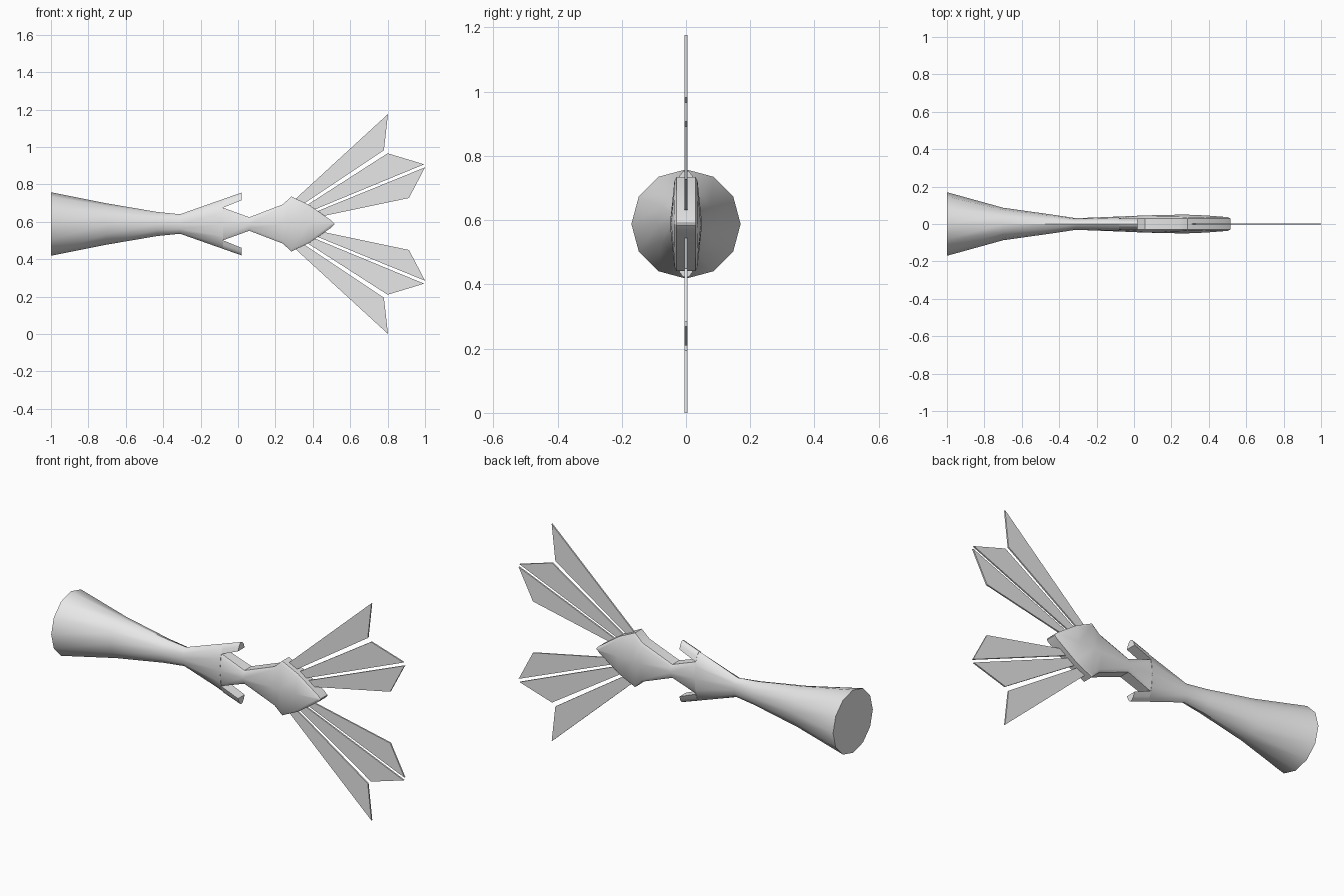
import bpy, bmesh, math

if "Cube" in bpy.data.objects:
    bpy.data.objects.remove(bpy.data.objects["Cube"], do_unlink=True)

CZ = 0.588  # height of the long axis

grey = bpy.data.materials.new("plain_grey")
grey.use_nodes = True
grey.diffuse_color = (0.8, 0.8, 0.8, 1)
grey.node_tree.nodes["Principled BSDF"].inputs["Base Color"].default_value = (0.8, 0.8, 0.8, 1)


def loft(name, rings, smooth=True):
    """Skin a row of equal-sized point rings and close both ends."""
    bm = bmesh.new()
    rows = [[bm.verts.new((x, y, z + CZ)) for x, y, z in ring] for ring in rings]
    n = len(rows[0])
    for a, b in zip(rows, rows[1:]):
        for i in range(n):
            j = (i + 1) % n
            bm.faces.new((a[i], a[j], b[j], b[i]))
    bm.faces.new(rows[0])
    bm.faces.new(rows[-1])
    bmesh.ops.recalc_face_normals(bm, faces=bm.faces)
    mesh = bpy.data.meshes.new(name)
    bm.to_mesh(mesh)
    bm.free()
    mesh.materials.append(grey)
    obj = bpy.data.objects.new(name, mesh)
    bpy.context.collection.objects.link(obj)
    if smooth:
        bpy.ops.object.select_all(action="DESELECT")
        obj.select_set(True)
        bpy.context.view_layer.objects.active = obj
        bpy.ops.object.shade_smooth_by_angle(angle=math.radians(35))
    return obj


def oval(x, ry, rz):
    return [(x, ry * math.sin(k * math.pi / 6), rz * math.cos(k * math.pi / 6)) for k in range(12)]


def oval_cap(x, ry, rz, low, side):
    """Part of an oval section lying beyond the height low."""
    a0 = math.asin(low / rz)
    angles = [a0 + (math.pi - 2 * a0) * k / 6 for k in range(7)]
    return [(x, ry * math.cos(a), side * rz * math.sin(a)) for a in angles]


def lens(x, h, mid, edge, rim):
    """Section with a raised middle and chamfered rims."""
    s = max(h - 0.013, h * 0.3)
    half = [(rim, h), (edge, s), (mid, 0), (edge, -s), (rim, -h)]
    return [(x, y, z) for y, z in half] + [(x, -y, z) for y, z in reversed(half)]


# Flared handle, narrowing to a waist and widening into the fork
loft("handle", [oval(*r) for r in (
    (-1.0, 0.17, 0.17), (-0.7, 0.087, 0.11), (-0.43, 0.049, 0.064),
    (-0.31, 0.031, 0.052), (-0.08, 0.04, 0.133))])

# Fork prongs
for side, label in ((1, "upper"), (-1, "lower")):
    loft(label + "_prong", [oval_cap(-0.08, 0.04, 0.133, 0.087, side),
                            oval_cap(0.02, 0.044, 0.168, 0.128, side)])

# Neck and pointed head
loft("neck_and_head", [lens(*s) for s in (
    (-0.08, 0.087, 0.04, 0.031, 0.026),
    (0.06, 0.036, 0.046, 0.041, 0.03),
    (0.24, 0.105, 0.05, 0.039, 0.03),
    (0.285, 0.147, 0.05, 0.036, 0.029),
    (0.38, 0.102, 0.046, 0.038, 0.029),
    (0.5, 0.018, 0.037, 0.036, 0.029),
    (0.515, 0.003, 0.03, 0.03, 0.029))])

# Thin feather blades fanned out from the head, mirrored above and below
blades = {
    "outer": [(0.29, 0.118), (0.802, 0.588), (0.78, 0.394), (0.30, 0.074)],
    "middle": [(0.30, 0.057), (0.80, 0.378), (0.995, 0.319), (0.30, 0.032)],
    "inner": [(0.30, 0.018), (1.0, 0.303), (0.914, 0.139), (0.30, 0.01)],
}
for side, label in ((1, "upper"), (-1, "lower")):
    for place, outline in blades.items():
        loft(f"{label}_{place}_feather",
             [[(x, y, side * z) for x, z in outline] for y in (-0.004, 0.004)], smooth=False)
